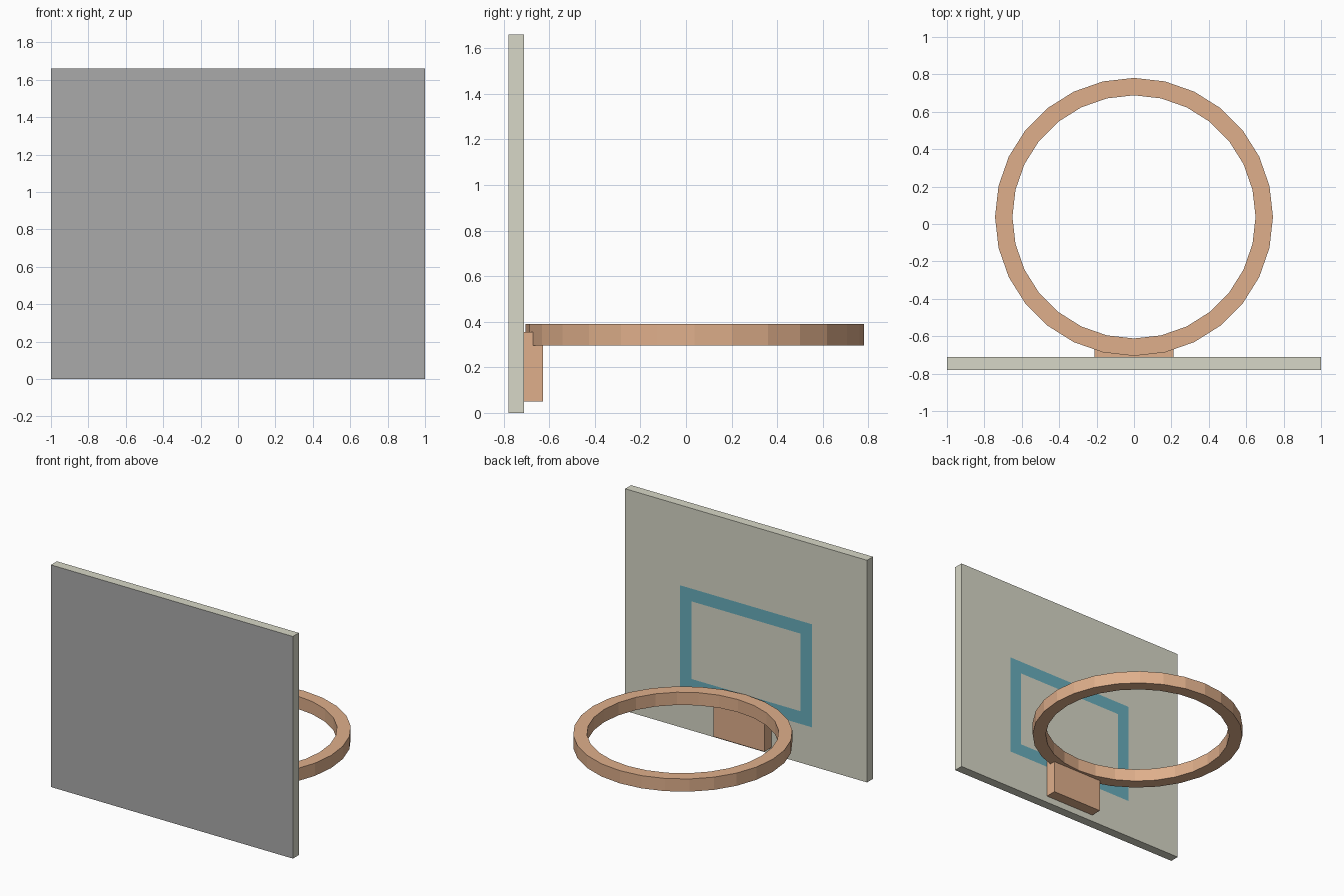
import bpy, bmesh
from math import sin, cos, tau

if "Cube" in bpy.data.objects:
    bpy.data.objects.remove(bpy.data.objects["Cube"])


def material(name, color):
    m = bpy.data.materials.new(name)
    m.diffuse_color = (*color, 1)
    m.use_nodes = True
    m.node_tree.nodes["Principled BSDF"].inputs["Base Color"].default_value = m.diffuse_color
    return m


CREAM = material("cream", (0.68, 0.68, 0.57))
BLUE = material("blue", (0.14, 0.42, 0.50))
GREY = material("grey", (0.40, 0.40, 0.40))
ORANGE = material("orange", (0.74, 0.43, 0.26))


def finish(name, bm, mats):
    bmesh.ops.recalc_face_normals(bm, faces=bm.faces)
    me = bpy.data.meshes.new(name)
    bm.to_mesh(me)
    bm.free()
    for m in mats:
        me.materials.append(m)
    ob = bpy.data.objects.new(name, me)
    bpy.context.collection.objects.link(ob)
    return ob


def bridge(bm, a, b, mat=0):
    """Quads between two closed vertex loops of equal length."""
    n = len(a)
    for i in range(n):
        j = (i + 1) % n
        bm.faces.new((a[i], a[j], b[j], b[i])).material_index = mat


# Backboard: nested rectangles, with the target frame inlaid in the ring side
bm = bmesh.new()


def rect(half, y, z0, z1):
    corners = ((-half, z0), (half, z0), (half, z1), (-half, z1))
    return [bm.verts.new((x, y, z)) for x, z in corners]


BACK, FACE = -0.78, -0.71
rear = rect(1.0, BACK, 0, 1.66)
edge = rect(1.0, FACE, 0, 1.66)
frame_out = rect(0.545, FACE, 0.29, 1.06)
frame_in = rect(0.45, FACE, 0.385, 0.965)
bm.faces.new(rear).material_index = 2
bridge(bm, rear, edge)
bridge(bm, edge, frame_out)
bridge(bm, frame_out, frame_in, 1)
bm.faces.new(frame_in)
finish("backboard", bm, (CREAM, BLUE, GREY))

# Hoop: flat-sided ring with a square section
bm = bmesh.new()
SIDES, CENTRE_Y = 28, 0.038
section = ((0.743, 0.295), (0.743, 0.39), (0.65, 0.39), (0.65, 0.295))
loops = [[bm.verts.new((r * sin(tau * i / SIDES),
                        CENTRE_Y + r * cos(tau * i / SIDES), z))
          for i in range(SIDES)] for r, z in section]
for k in range(4):
    bridge(bm, loops[k], loops[(k + 1) % 4])
finish("hoop", bm, (ORANGE,))

# Bracket: block joining the hoop to the board
bm = bmesh.new()
bmesh.ops.create_cube(bm, size=1)
bmesh.ops.scale(bm, vec=(0.42, 0.083, 0.305), verts=bm.verts)
bmesh.ops.translate(bm, vec=(0, -0.6685, 0.2025), verts=bm.verts)
finish("hoop_bracket", bm, (ORANGE,))
